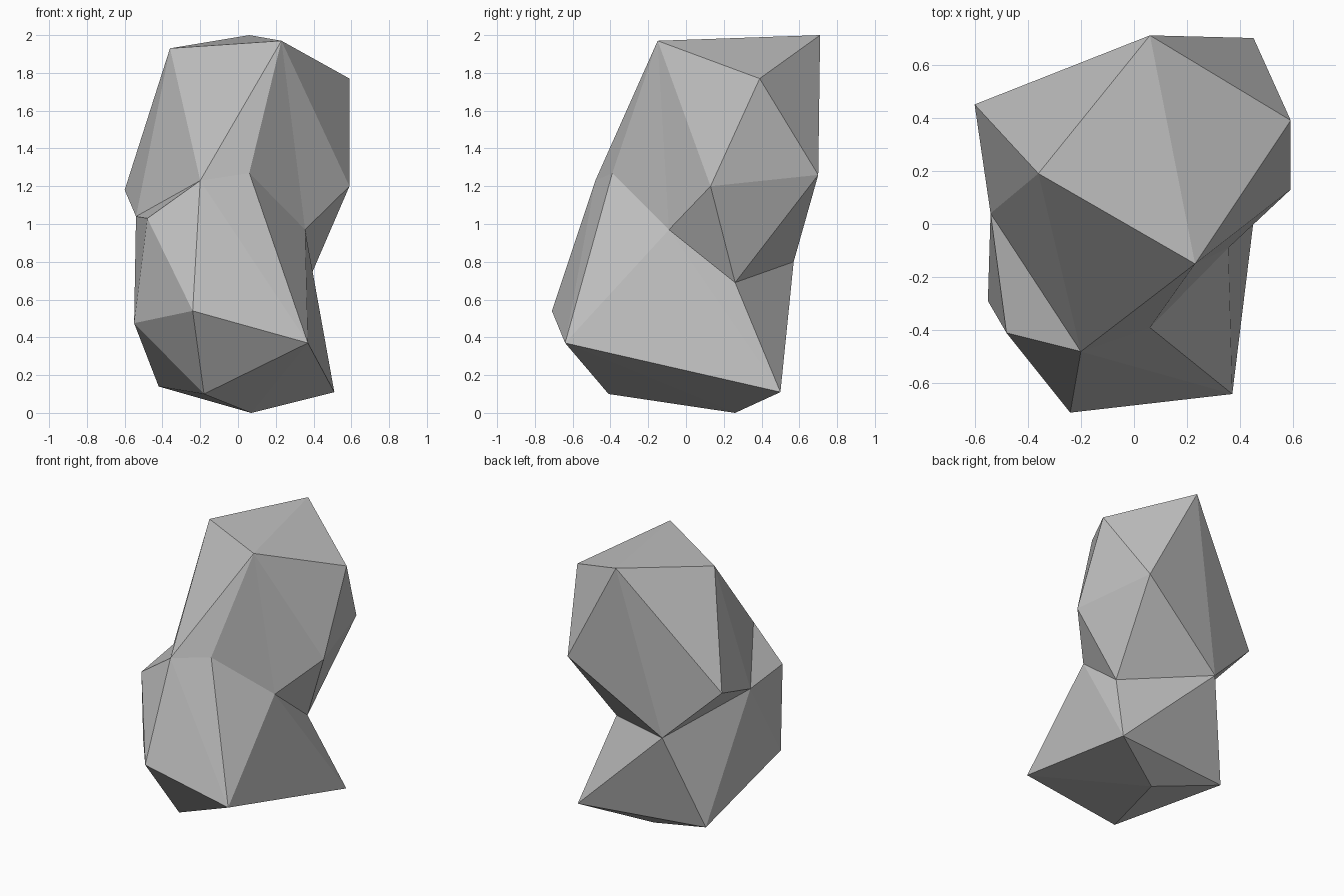
import bpy
import bmesh

old = bpy.data.objects.get("Cube")
if old:
    bpy.data.objects.remove(old, do_unlink=True)

# Corner points of the boulder, one letter each
corners = {
    # crown
    "A": (0.06, 0.71, 2.0), "B": (0.23, -0.15, 1.97),
    "C": (-0.36, 0.19, 1.93), "D": (0.59, 0.39, 1.77),
    # shoulders
    "E": (-0.6, 0.45, 1.18), "F": (0.59, 0.13, 1.2), "G": (0.45, 0.7, 1.26),
    # waist
    "H": (-0.54, 0.04, 1.04), "I": (-0.2, -0.48, 1.23),
    "J": (0.06, -0.39, 1.27), "K": (-0.48, -0.41, 1.03),
    "L": (0.355, -0.09, 0.97), "M": (0.37, 0.26, 0.69),
    "V": (-0.21, 0.57, 0.8),
    # foot
    "N": (0.51, 0.5, 0.11), "P": (0.37, -0.64, 0.37),
    "Q": (-0.24, -0.71, 0.54), "R": (-0.55, -0.29, 0.475),
    "S": (-0.42, 0.375, 0.14), "T": (-0.18, -0.41, 0.1),
    "U": (0.07, 0.26, 0.0),
}

# Facets as fans: a hub corner, then the run of corners around it
fans = [
    "A CBDGVEC",   # crown
    "F BLMGDB",    # left shoulder
    "I CBJPQKHC",  # chest
    "N LPUSVML",   # back left foot
    "R KQTSHK",    # right flank
    "T QPUS",      # underside
    "V SHE",       # back of the waist
    "V GM",
    "J BLP",       # left side of the chest
    "C EH",        # right shoulder
]


def make_material(name, color):
    mat = bpy.data.materials.new(name)
    mat.use_nodes = True
    mat.diffuse_color = color
    shader = next(n for n in mat.node_tree.nodes if n.type == "BSDF_PRINCIPLED")
    shader.inputs["Base Color"].default_value = color
    shader.inputs["Roughness"].default_value = 0.9
    return mat


def build_boulder(name, material):
    bm = bmesh.new()
    verts = {key: bm.verts.new(point) for key, point in corners.items()}
    for fan in fans:
        hub, ring = fan.split()
        for first, second in zip(ring, ring[1:]):
            bm.faces.new([verts[hub], verts[first], verts[second]])
    bmesh.ops.recalc_face_normals(bm, faces=bm.faces)
    mesh = bpy.data.meshes.new(name)
    bm.to_mesh(mesh)
    bm.free()
    mesh.materials.append(material)
    obj = bpy.data.objects.new(name, mesh)
    bpy.context.collection.objects.link(obj)
    return obj


stone_grey = make_material("stone_grey", (0.53, 0.53, 0.53, 1.0))
build_boulder("boulder", stone_grey)
